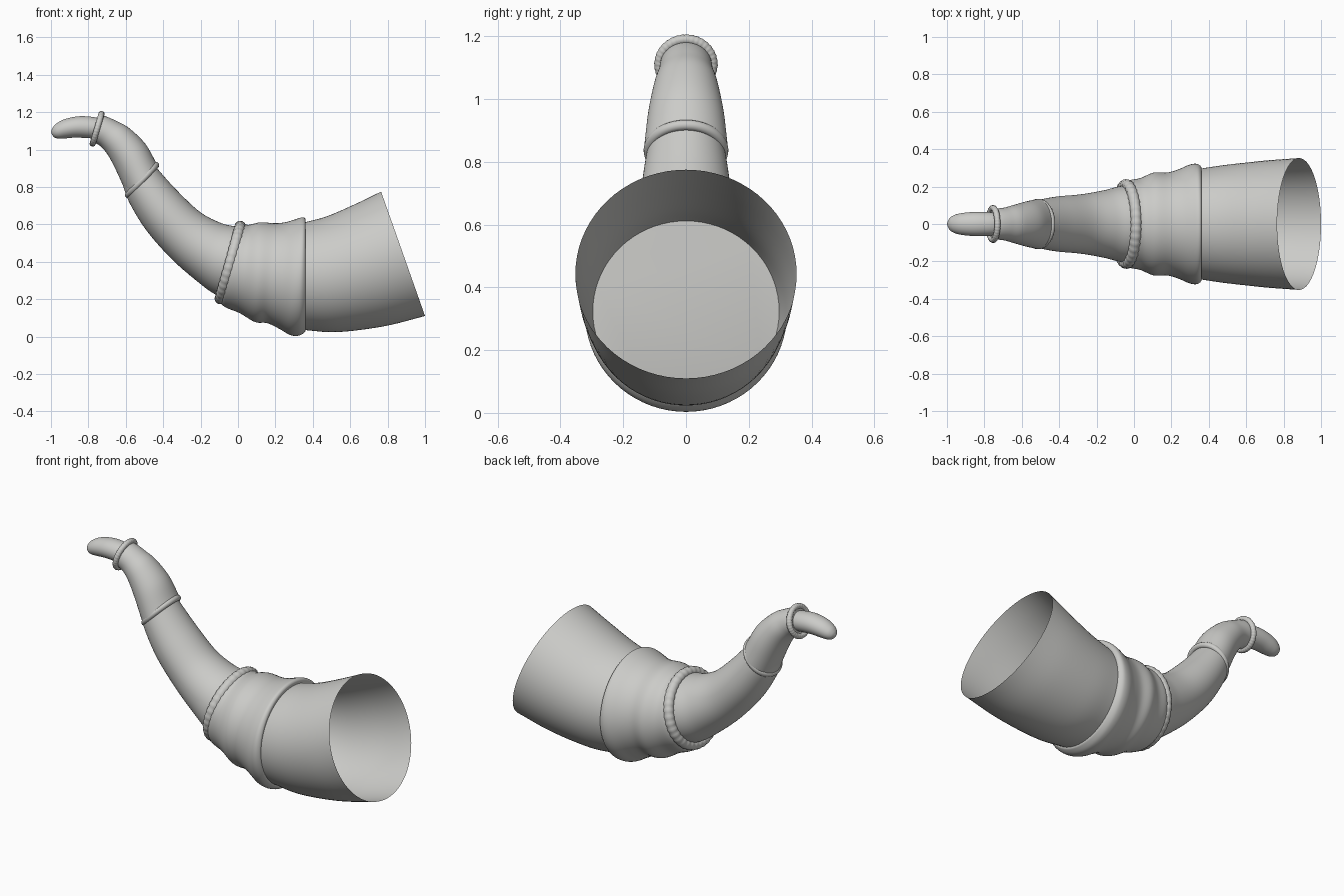
import bpy, bmesh, math
from mathutils import Vector

old = bpy.data.objects.get("Cube")
if old:
    bpy.data.objects.remove(old, do_unlink=True)

SIDES = 72

grey = bpy.data.materials.new("pale grey")
grey.use_nodes = True
colour = (0.6, 0.6, 0.58, 1)
grey.diffuse_color = colour
grey.node_tree.nodes["Principled BSDF"].inputs["Base Color"].default_value = colour


def finish(bm, name, angle):
    bmesh.ops.recalc_face_normals(bm, faces=bm.faces)
    mesh = bpy.data.meshes.new(name)
    bm.to_mesh(mesh)
    bm.free()
    mesh.materials.append(grey)
    obj = bpy.data.objects.new(name, mesh)
    bpy.context.collection.objects.link(obj)
    bpy.ops.object.select_all(action='DESELECT')
    obj.select_set(True)
    bpy.context.view_layer.objects.active = obj
    bpy.ops.object.shade_smooth_by_angle(angle=math.radians(angle))
    return obj


def spline(points, steps):
    """Catmull-Rom curve through the given vectors."""
    pts = [points[0] * 2 - points[1]] + points + [points[-1] * 2 - points[-2]]
    out = []
    for a, b, c, d in zip(pts, pts[1:], pts[2:], pts[3:]):
        for i in range(steps):
            t = i / steps
            out.append((b * 2 + (c - a) * t + (a * 2 - b * 5 + c * 4 - d) * t * t
                        + (b * 3 - a - c * 3 + d) * t ** 3) / 2)
    return out + [points[-1]]


def bridge(bm, loops):
    for a, b in zip(loops, loops[1:]):
        for i in range(len(a)):
            j = (i + 1) % len(a)
            bm.faces.new((a[i], a[j], b[j], b[i]))


def tube(name, rows, wide=(1, 1), caps=(), steps=6):
    """Loft of ellipses, each spanning a top point and a bottom point (x, z)."""
    bm = bmesh.new()
    sections = spline([Vector(r) for r in rows], steps)
    loops = []
    for k, (tx, tz, bx, bz) in enumerate(sections):
        centre = Vector(((tx + bx) / 2, 0, (tz + bz) / 2))
        up = Vector(((tx - bx) / 2, 0, (tz - bz) / 2))
        f = k / (len(sections) - 1)
        half = up.length * (wide[0] * (1 - f) + wide[1] * f)
        loops.append([bm.verts.new(centre + up * math.cos(a) + Vector((0, half * math.sin(a), 0)))
                      for a in (math.tau * i / SIDES for i in range(SIDES))])
    bridge(bm, loops)
    for end in caps:
        bm.faces.new(loops[end])
    return finish(bm, name, 50)


def ring(name, top, bottom, wide, thick, ripple=0.0):
    """Rounded band on the ellipse between two points, optionally gathered."""
    bm = bmesh.new()
    t, b = (Vector((p[0], 0, p[1])) for p in (top, bottom))
    centre, up = (t + b) / 2, (t - b) / 2
    axis = up.normalized().cross(Vector((0, 1, 0)))
    loops = []
    for i in range(SIDES * 2):
        a = math.pi * i / SIDES
        out = up.normalized() * math.cos(a) + Vector((0, math.sin(a), 0))
        spine = centre + up * math.cos(a) + Vector((0, wide * math.sin(a), 0))
        r = thick * (1 + ripple * math.sin(a * 36))
        loops.append([bm.verts.new(spine + (out * math.cos(q) + axis * math.sin(q)) * r)
                      for q in (math.tau * k / 14 for k in range(14))])
    bridge(bm, loops + loops[:1])
    return finish(bm, name, 60)


# Flared open bell
tube("bell", [(.355, .61, .355, .035), (.48, .645, .53, .024),
              (.63, .71, .78, .055), (.765, .775, 1, .11)], (1.03, 1))

# Draped collar with soft folds, closed inside the bell
tube("collar", [(0, .575, -.10, .22), (.02, .6, -.08, .165), (.06, .598, .01, .125),
                (.12, .611, .09, .078), (.2, .606, .155, .072), (.255, .612, .22, .042),
                (.31, .628, .28, .008), (.345, .638, .325, .005), (.36, .63, .355, .022),
                (.362, .61, .362, .035)], (1.04, 1.01), caps=(0, -1))
ring("collar_back_band", (.012, .589), (-.095, .203), .21, .029, .05)

# Curved shaft
tube("shaft", [(.06, .57, -.02, .2), (-.01, .588, -.12, .225), (-.09, .607, -.23, .305),
               (-.2, .664, -.36, .42), (-.32, .775, -.49, .568), (-.42, .885, -.58, .715),
               (-.48, .96, -.62, .82)], (1.06, 1.12), caps=(0, -1))

# Upper sleeve with its two bands
tube("sleeve", [(-.435, .925, -.59, .75), (-.495, 1.03, -.65, .885), (-.58, 1.113, -.695, .97),
                (-.645, 1.15, -.732, 1.015), (-.70, 1.175, -.76, 1.032),
                (-.74, 1.185, -.78, 1.035)], (1.15, 1.06), caps=(0, -1))
ring("sleeve_lower_band", (-.438, .917), (-.588, .757), .118, .017)
ring("sleeve_upper_band", (-.73, 1.19), (-.777, 1.032), .085, .016, .04)

# Drooping rounded mouthpiece
tube("mouthpiece", [(-.72, 1.16, -.74, 1.055), (-.775, 1.174, -.785, 1.06), (-.85, 1.178, -.865, 1.064),
                    (-.925, 1.163, -.92, 1.06), (-.972, 1.138, -.955, 1.058),
                    (-.992, 1.115, -.98, 1.064), (-.999, 1.094, -.994, 1.078)],
     (1.1, 1.15), caps=(0, -1))
